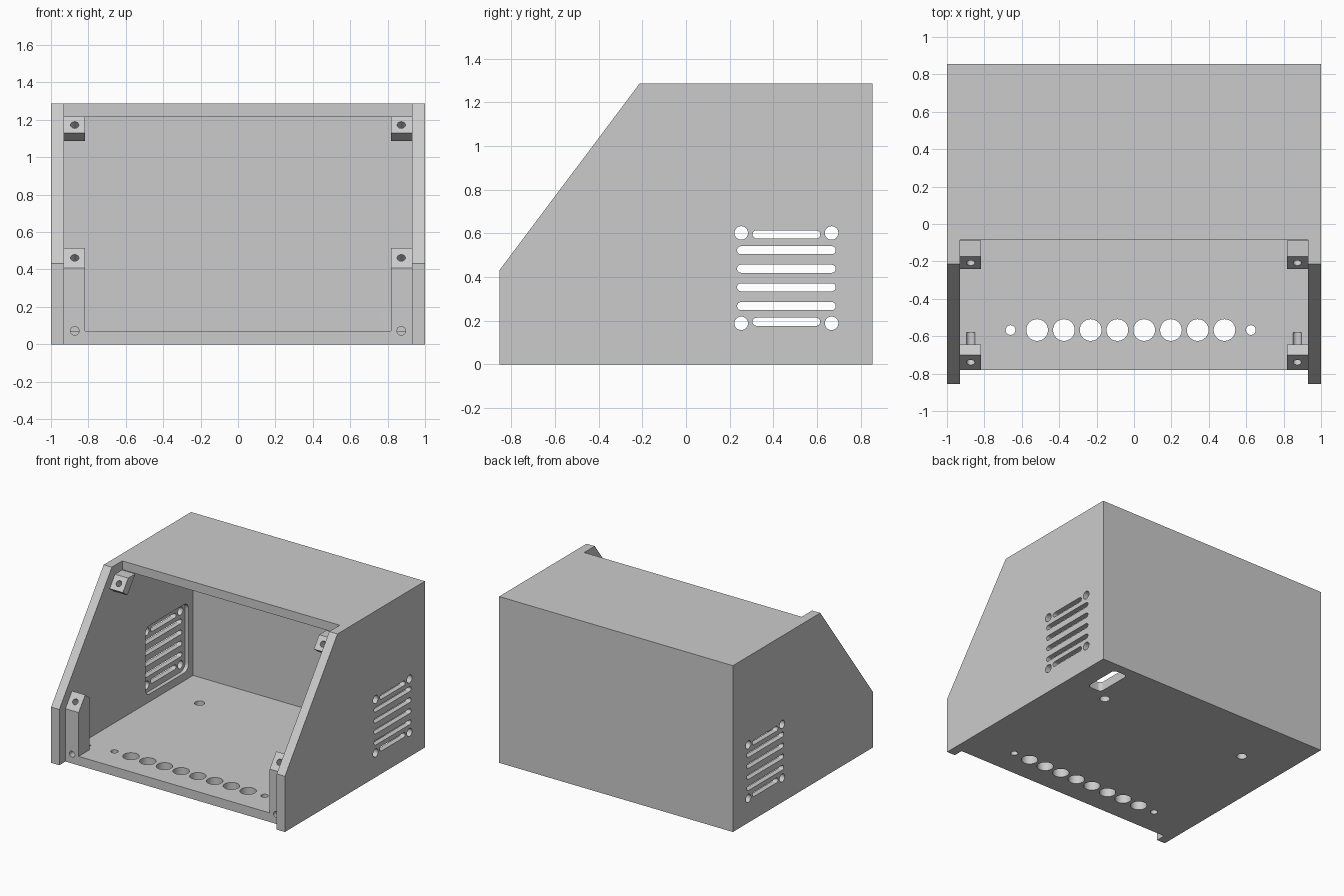
import bpy, bmesh
from math import sin, cos, pi
from mathutils import Vector

if "Cube" in bpy.data.objects:
    bpy.data.objects.remove(bpy.data.objects["Cube"])

# Ways to lay a 2D outline (u, v) in space with w as the extrusion direction
ALONG_X = lambda u, v, w: Vector((w, u, v))
ALONG_Y = lambda u, v, w: Vector((u, w, v))
ALONG_Z = lambda u, v, w: Vector((u, v, w))
UP_SLOPE, SLOPE_NORMAL = Vector((0, 0.6, 0.8)), Vector((0, -0.8, 0.6))


def on_slope(y, z):
    """Placement perpendicular to the sloped front, centred at (y, z)."""
    return lambda u, v, w: Vector((u, y, z)) + UP_SLOPE * v + SLOPE_NORMAL * w


def rounded(cu, cv, hu, hv, r, n=8):
    """Rounded rectangle outline; r == hu == hv gives a circle."""
    pts = []
    for k, (su, sv) in enumerate([(1, 1), (-1, 1), (-1, -1), (1, -1)]):
        for i in range(n + 1):
            a = (k + i / n) * pi / 2
            p = Vector((cu + su * (hu - r) + r * cos(a), cv + sv * (hv - r) + r * sin(a)))
            if not pts or (p - pts[-1]).length > 1e-5:
                pts.append(p)
    if (pts[0] - pts[-1]).length < 1e-5:
        pts.pop()
    return pts


def circle(u, v, r):
    return rounded(u, v, r, r, r)


def prism(name, outlines, place, lo, hi):
    """One object holding an extrusion of each outline from lo to hi."""
    bm = bmesh.new()
    for pts in outlines:
        a = [bm.verts.new(place(u, v, lo)) for u, v in pts]
        b = [bm.verts.new(place(u, v, hi)) for u, v in pts]
        bm.faces.new(a)
        bm.faces.new(b)
        for i in range(len(a)):
            j = (i + 1) % len(a)
            bm.faces.new((a[i], a[j], b[j], b[i]))
    bmesh.ops.recalc_face_normals(bm, faces=bm.faces)
    mesh = bpy.data.meshes.new(name)
    bm.to_mesh(mesh)
    bm.free()
    obj = bpy.data.objects.new(name, mesh)
    bpy.context.collection.objects.link(obj)
    return obj


def combine(tool, operation='DIFFERENCE'):
    """Apply a boolean to the enclosure and discard the tool object."""
    tool.hide_render = True
    mod = enclosure.modifiers.new(tool.name, 'BOOLEAN')
    mod.operation, mod.solver, mod.object = operation, 'EXACT', tool
    bpy.context.view_layer.objects.active = enclosure
    bpy.ops.object.modifier_apply(modifier=mod.name)
    bpy.data.objects.remove(tool)


# Solid body with the sloped front, hollowed between the two side walls
enclosure = prism("enclosure", [[(-.855, 0), (.855, 0), (.855, 1.286), (-.213, 1.286), (-.855, .431)]],
                  ALONG_X, -1, 1)
combine(prism("cavity", [[(-1.2, -.2), (-.78, -.2), (-.78, .07), (.78, .07), (.78, 1.218),
                          (-.085, 1.218), (-.085, 1.5), (-1.2, 1.5)]], ALONG_X, -.93, .93))

# Front panel mounts: tall lower posts and small upper blocks
post = [(-.78, .04), (-.645, .04), (-.645, .474), (-.70, .515), (-.78, .409)]
block = [(-.24, 1.13), (-.184, 1.088), (-.087, 1.217), (-.175, 1.217)]
for s in (-1, 1):
    combine(prism("mounts", [post, block], ALONG_X, s * .817, s * .96), 'UNION')

# Screw holes in the mounts and along the front edge of the floor
screws = [circle(s * .873, 0, .022) for s in (-1, 1)]
combine(prism("lower_screws", screws, on_slope(-.74, .462), -.1, .05))
combine(prism("upper_screws", screws, on_slope(-.2075, 1.172), -.12, .05))
combine(prism("base_screws", [circle(s * .873, .072, .023) for s in (-1, 1)], ALONG_Y, -.9, -.58))

# Floor: row of connector holes, two feet holes and a cable slot
row = [circle(-.518 + .1431 * i, -.567, .058) for i in range(8)]
row += [circle(x, -.567, .026) for x in (-.66, .625)]
row += [circle(x, .43, .036) for x in (-.63, .63)]
row.append(rounded(.777, .635, .06, .145, .03))
combine(prism("floor_holes", row, ALONG_Z, -.1, .2))

# Side vents: inner recess, then slots and corner holes through both walls
recess = [rounded(.46, .395, .265, .265, .055)]
vents = [rounded(.46, z, .226, .0185, .0185) for z in (.267, .353, .438, .523)]
vents += [rounded(.46, z, .155, .0185, .0185) for z in (.195, .595)]
vents += [circle(y, z, .031) for y in (.253, .667) for z in (.188, .602)]
for s in (-1, 1):
    combine(prism("vent_recess", recess, ALONG_X, s * .9, s * .96))
    combine(prism("vent_slots", vents, ALONG_X, s * .9, s * 1.1))

# Smooth hole walls, sharp edges everywhere else
enclosure.select_set(True)
bpy.ops.object.shade_smooth_by_angle(angle=pi / 6)
